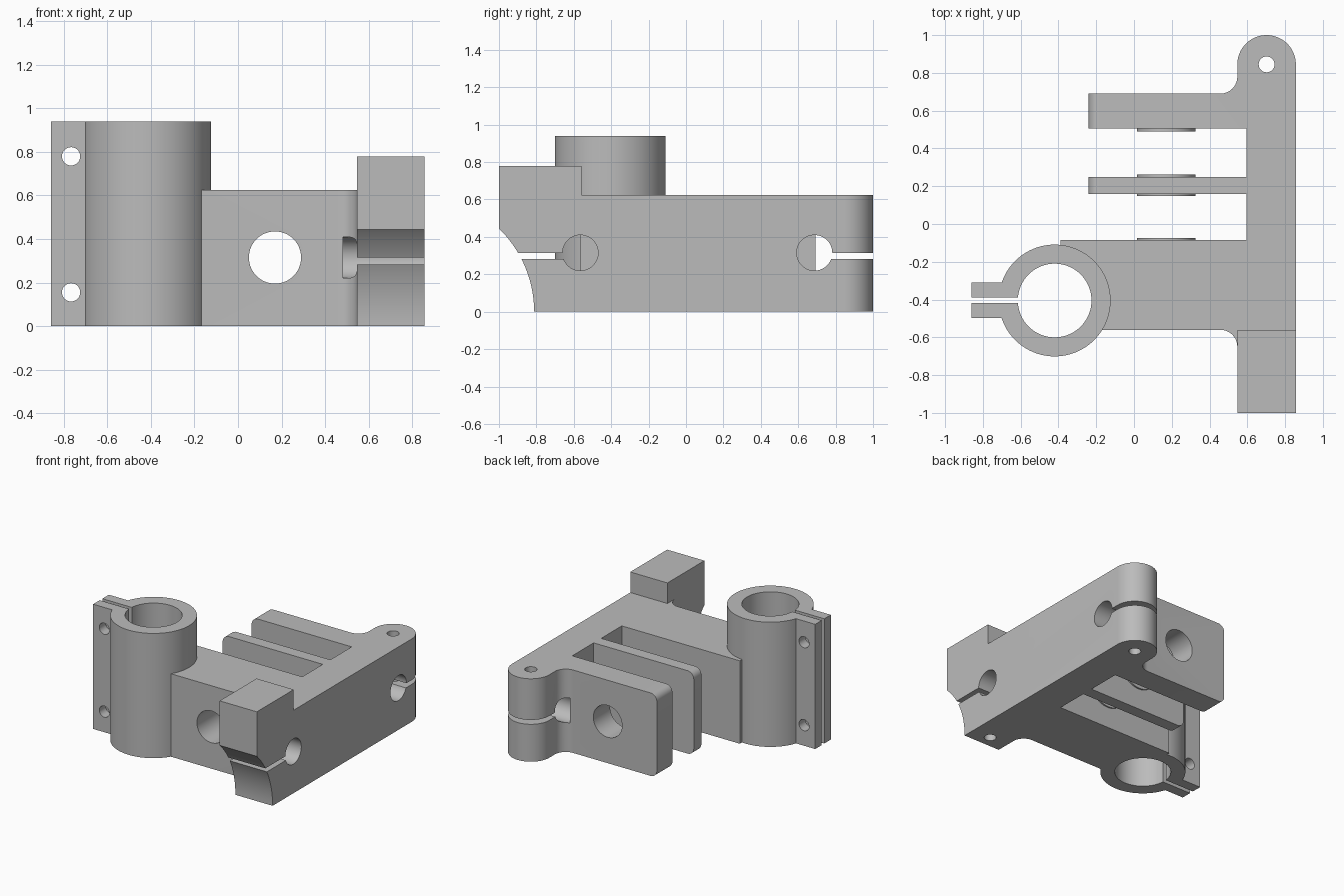
import bpy, bmesh
from math import cos, sin, pi, radians
from mathutils import Matrix, Vector

default = bpy.data.objects.get("Cube")
if default:
    bpy.data.objects.remove(default, do_unlink=True)

grey = bpy.data.materials.new("plain grey")
grey.use_nodes = True
GREY = (0.5, 0.5, 0.5, 1)
grey.diffuse_color = GREY
grey.node_tree.nodes["Principled BSDF"].inputs["Base Color"].default_value = GREY


def to_object(name, bm):
    bmesh.ops.recalc_face_normals(bm, faces=bm.faces)
    mesh = bpy.data.meshes.new(name)
    bm.to_mesh(mesh)
    bm.free()
    mesh.materials.append(grey)
    ob = bpy.data.objects.new(name, mesh)
    bpy.context.collection.objects.link(ob)
    return ob


def box(name, x, y, z):
    bm = bmesh.new()
    bmesh.ops.create_cube(bm, size=1)
    for v in bm.verts:
        v.co = [lo + (hi - lo) * (c + 0.5) for c, (lo, hi) in zip(v.co, (x, y, z))]
    return to_object(name, bm)


def rod(name, axis, center, radius, lo, hi, sides=64):
    """Cylinder along an axis; center gives the two other coordinates in x, y, z order."""
    bm = bmesh.new()
    turn = {"x": Matrix.Rotation(pi / 2, 4, "Y"), "y": Matrix.Rotation(pi / 2, 4, "X"),
            "z": Matrix.Identity(4)}[axis]
    place = list(center)
    place.insert("xyz".index(axis), (lo + hi) / 2)
    bmesh.ops.create_cone(bm, cap_ends=True, segments=sides, radius1=radius, radius2=radius,
                          depth=hi - lo, matrix=Matrix.Translation(place) @ turn)
    return to_object(name, bm)


def arc(cx, cy, r, start, end, steps=12):
    angles = [radians(start + (end - start) * i / steps) for i in range(steps + 1)]
    return [(cx + r * cos(a), cy + r * sin(a)) for a in angles]


def combine(base, tool, operation):
    mod = base.modifiers.new(operation, "BOOLEAN")
    mod.operation, mod.solver, mod.object = operation, "EXACT", tool
    bpy.context.view_layer.update()
    done = bpy.data.meshes.new_from_object(
        base.evaluated_get(bpy.context.evaluated_depsgraph_get()))
    base.modifiers.clear()
    base.data = done
    bpy.data.objects.remove(tool, do_unlink=True)


# Key dimensions
HEIGHT, TOP = 0.625, 0.94
INNER, OUTER, WALL = 0.547, 0.857, 0.595
TIP = -0.24
TUBE = (-0.42, -0.405)
MID = 0.315
BORE_X = 0.17

# Comb-shaped body: side bar, two arms and the wide web reaching the tube
outline = [(OUTER, -1), *arc(0.702, 0.845, 0.155, 0, 180, 32),
           *arc(INNER - 0.09, 0.78, 0.09, 0, -90),
           (TIP, 0.69), (TIP, 0.505), (WALL, 0.505), (WALL, 0.25),
           (TIP, 0.25), (TIP, 0.16), (WALL, 0.16), (WALL, -0.085),
           (-0.39, -0.085), (-0.39, -0.4), (-0.25, -0.56),
           *arc(INNER - 0.09, -0.65, 0.09, 90, 0), (INNER, -1)]
bm = bmesh.new()
base = bm.faces.new([bm.verts.new((x, y, 0)) for x, y in outline])
up = bmesh.ops.extrude_face_region(bm, geom=[base])["geom"]
bmesh.ops.translate(bm, vec=Vector((0, 0, HEIGHT)),
                    verts=[g for g in up if isinstance(g, bmesh.types.BMVert)])
# Round the free ends of the arms
ends = [e for e in bm.edges
        if all(abs(v.co.x - TIP) < 1e-4 for v in e.verts)
        and abs(e.verts[0].co.z - e.verts[1].co.z) < 1e-4]
bmesh.ops.bevel(bm, geom=ends, offset=0.052, segments=8, profile=0.5, affect="EDGES")
body = to_object("clamp_bracket", bm)

# Added masses: raised end block, clamp tube, ears and thin bosses
adds = [box("end_block", (INNER, OUTER), (-1, -0.56), (0.3, 0.78)),
        rod("clamp_tube", "z", TUBE, 0.296, 0, TOP, 96),
        box("clamp_ears", (-0.86, -0.6), (-0.497, -0.31), (0, TOP))]
for lo, hi in ((0.49, 0.53), (0.148, 0.262), (-0.12, -0.074)):
    adds.append(rod("boss", "y", (BORE_X, MID), 0.155, lo, hi))
for part in adds:
    combine(body, part, "UNION")

# Bores, clamp slots and screw holes
cuts = [rod("tube_bore", "z", TUBE, 0.195, -0.1, 1.1, 96),
        box("ear_slot", (-1, -0.5), (-0.419, -0.388), (-0.1, 1.1)),
        rod("cross_bore", "y", (BORE_X, MID), 0.12, -0.8, 0.9),
        rod("front_saddle", "x", (-1.432, 0), 0.62, 0.4, 1, 160),
        box("front_slot", (0.48, 1), (-1.1, -0.565), (0.282, MID)),
        box("back_slot", (0.48, 1), (0.69, 1.1), (0.282, MID)),
        rod("back_pin_hole", "z", (0.702, 0.845), 0.042, -0.1, 0.8, 32),
        rod("front_pin_hole", "z", (0.702, -0.72), 0.042, -0.1, 0.6, 32)]
for y in (-0.565, 0.687):
    cuts.append(rod("relief_hole", "x", (y, MID), 0.095, 0.482, 1))
for z in (0.155, 0.78):
    cuts.append(rod("ear_hole", "y", (-0.767, z), 0.042, -0.6, -0.2, 32))
for cutter in cuts:
    combine(body, cutter, "DIFFERENCE")

# Smooth round walls, keep machined edges sharp
bpy.ops.object.select_all(action="DESELECT")
body.select_set(True)
bpy.context.view_layer.objects.active = body
bpy.ops.object.shade_smooth_by_angle(angle=radians(30))
